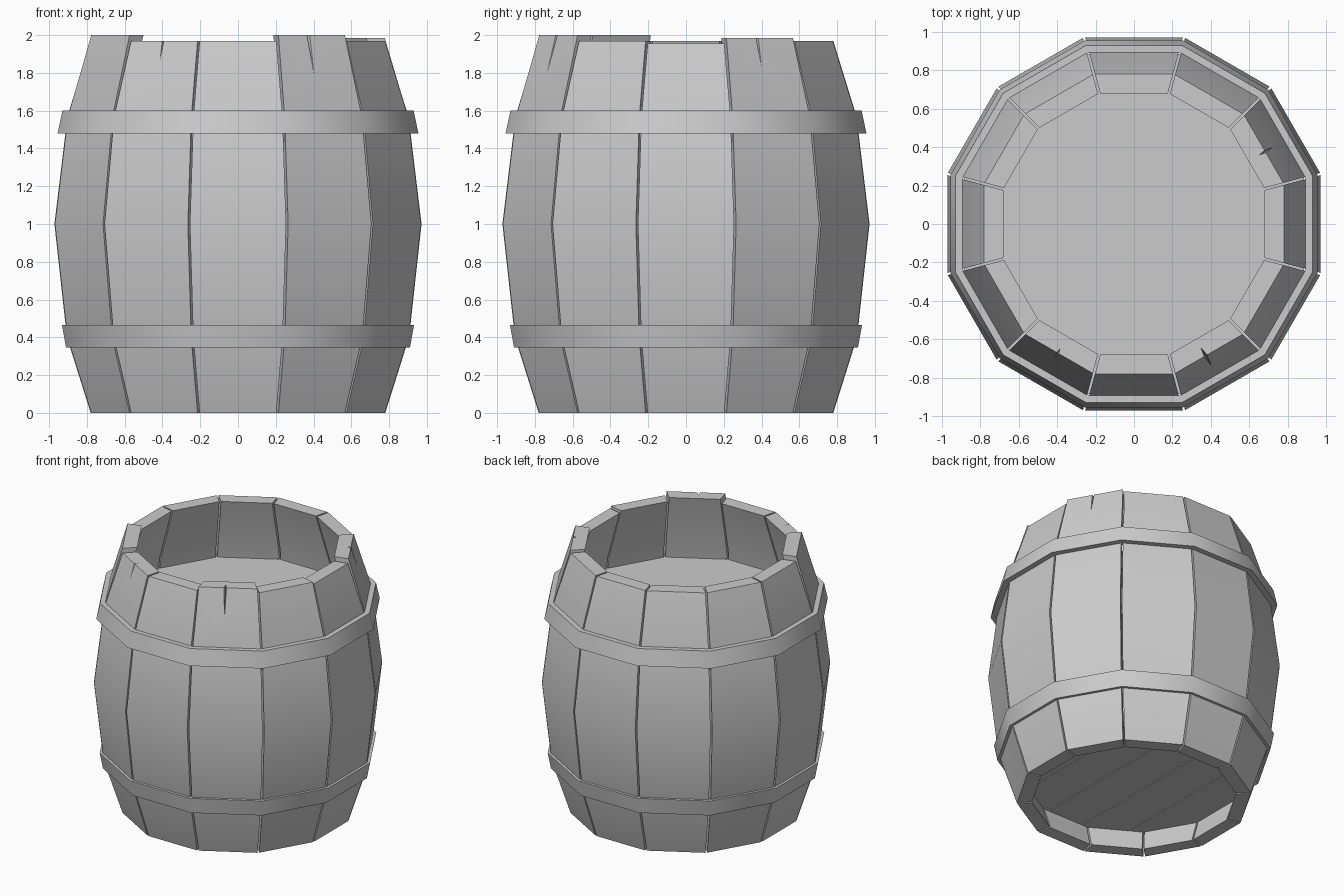
import bpy, bmesh, math
from mathutils import Matrix, Vector

cube = bpy.data.objects.get("Cube")
if cube:
    bpy.data.objects.remove(cube)

grey = bpy.data.materials.new("plain_grey")
grey.use_nodes = True
grey.diffuse_color = (0.6, 0.6, 0.6, 1)
grey.node_tree.nodes["Principled BSDF"].inputs["Base Color"].default_value = (0.6, 0.6, 0.6, 1)

SIDES = 12
HALF = math.pi / SIDES
GAP = 0.006


def make_object(name, bm, smooth=None):
    bmesh.ops.recalc_face_normals(bm, faces=bm.faces)
    mesh = bpy.data.meshes.new(name)
    bm.to_mesh(mesh)
    bm.free()
    obj = bpy.data.objects.new(name, mesh)
    bpy.context.collection.objects.link(obj)
    mesh.materials.append(grey)
    if smooth:
        smooth_object(obj, smooth)
    return obj


def smooth_object(obj, degrees):
    bpy.ops.object.select_all(action='DESELECT')
    obj.select_set(True)
    bpy.context.view_layer.objects.active = obj
    bpy.ops.object.shade_smooth_by_angle(angle=math.radians(degrees))


def polygon(radius, z):
    """Corners of a regular polygon given by the distance to its sides."""
    r = radius / math.cos(HALF)
    return [Vector((r * math.cos((2 * i + 1) * HALF), r * math.sin((2 * i + 1) * HALF), z))
            for i in range(SIDES)]


def bridge(bm, a, b):
    n = len(a)
    for i in range(n):
        bm.faces.new((a[i], a[(i + 1) % n], b[(i + 1) % n], b[i]))


def cut_crack(obj, angle, offset, tip):
    """Shallow split in the outer face, tapering down from the top of a stave."""
    bm = bmesh.new()
    point = bm.verts.new((0.78 + 0.32 * (1.97 - tip) + 0.01, offset, tip))
    top = [bm.verts.new(p) for p in
           ((0.68, offset, 2.1), (0.96, offset - 0.05, 2.1), (0.96, offset + 0.05, 2.1))]
    bm.faces.new(top)
    for i in range(3):
        bm.faces.new((top[i], top[(i + 1) % 3], point))
    bm.transform(Matrix.Rotation(angle, 4, 'Z'))
    cutter = make_object("crack_cutter", bm)
    cutter.hide_render = True
    mod = obj.modifiers.new("crack", 'BOOLEAN')
    mod.operation = 'DIFFERENCE'
    mod.solver = 'EXACT'
    mod.object = cutter
    graph = bpy.context.evaluated_depsgraph_get()
    obj.data = bpy.data.meshes.new_from_object(obj.evaluated_get(graph))
    obj.modifiers.clear()
    bpy.data.objects.remove(cutter)


def stave(degrees, top):
    angle = math.radians(degrees)
    # height, outer distance, inner distance
    profile = [(0, 0.78, 0.68), (0.4, 0.906, 0.806), (1, 0.972, 0.872),
               (1.57, 0.903, 0.803), (top, 0.78, 0.68)]
    bm = bmesh.new()
    loops = []
    for z, outer, inner in profile:
        wo = outer * math.tan(HALF) - GAP
        wi = inner * math.tan(HALF) - GAP
        loops.append([bm.verts.new(p) for p in
                      ((outer, -wo, z), (outer, wo, z), (inner, wi, z), (inner, -wi, z))])
    for a, b in zip(loops, loops[1:]):
        bridge(bm, a, b)
    bm.faces.new(loops[0])
    bm.faces.new(loops[-1])
    bm.transform(Matrix.Rotation(angle, 4, 'Z'))
    obj = make_object(f"stave_{degrees}", bm)
    if degrees in CRACKS:
        cut_crack(obj, angle, *CRACKS[degrees])
    smooth_object(obj, 25)


def hoop(name, z0, z1, r0, r1, inner):
    bm = bmesh.new()
    rings = [[bm.verts.new(p) for p in polygon(r, z)]
             for r, z in ((r0, z0), (r1, z1), (inner, z1), (inner, z0))]
    for i in range(4):
        bridge(bm, rings[i], rings[(i + 1) % 4])
    make_object(name, bm, 35)


def head(name, radius, z, thickness, left=None, right=None):
    """Flat lid, optionally trimmed to a strip between two x positions."""
    bm = bmesh.new()
    bm.faces.new([bm.verts.new(p) for p in polygon(radius, z)])
    for x, side in ((left, -1), (right, 1)):
        if x is not None:
            bmesh.ops.bisect_plane(bm, geom=bm.verts[:] + bm.edges[:] + bm.faces[:],
                                   plane_co=(x, 0, 0), plane_no=(side, 0, 0), clear_outer=True)
    out = bmesh.ops.extrude_face_region(bm, geom=bm.faces[:])
    moved = [g for g in out["geom"] if isinstance(g, bmesh.types.BMVert)]
    bmesh.ops.translate(bm, verts=moved, vec=(0, 0, thickness))
    make_object(name, bm)


# Staves: uneven tops, a few of them split
TOPS = {300: 2.0, 210: 2.0, 30: 1.985, 0: 1.955}
CRACKS = {300: (-0.02, 1.76), 240: (-0.008, 1.82), 30: (-0.015, 1.8)}
for i in range(SIDES):
    stave(i * 30, TOPS.get(i * 30, 1.97))

# Hoops
hoop("lower_hoop", 0.345, 0.465, 0.91, 0.932, 0.89)
hoop("upper_hoop", 1.48, 1.6, 0.955, 0.93, 0.89)

# Recessed top lid, let into the staves, and planked bottom
head("top_lid", 0.885, 1.435, 0.05)
PLANKS = 5
width = 1.5 / PLANKS
for i in range(PLANKS):
    x = -0.75 + i * width
    head(f"bottom_plank_{i + 1}", 0.75, 0.165, 0.05, x + 0.003, x + width - 0.003)
